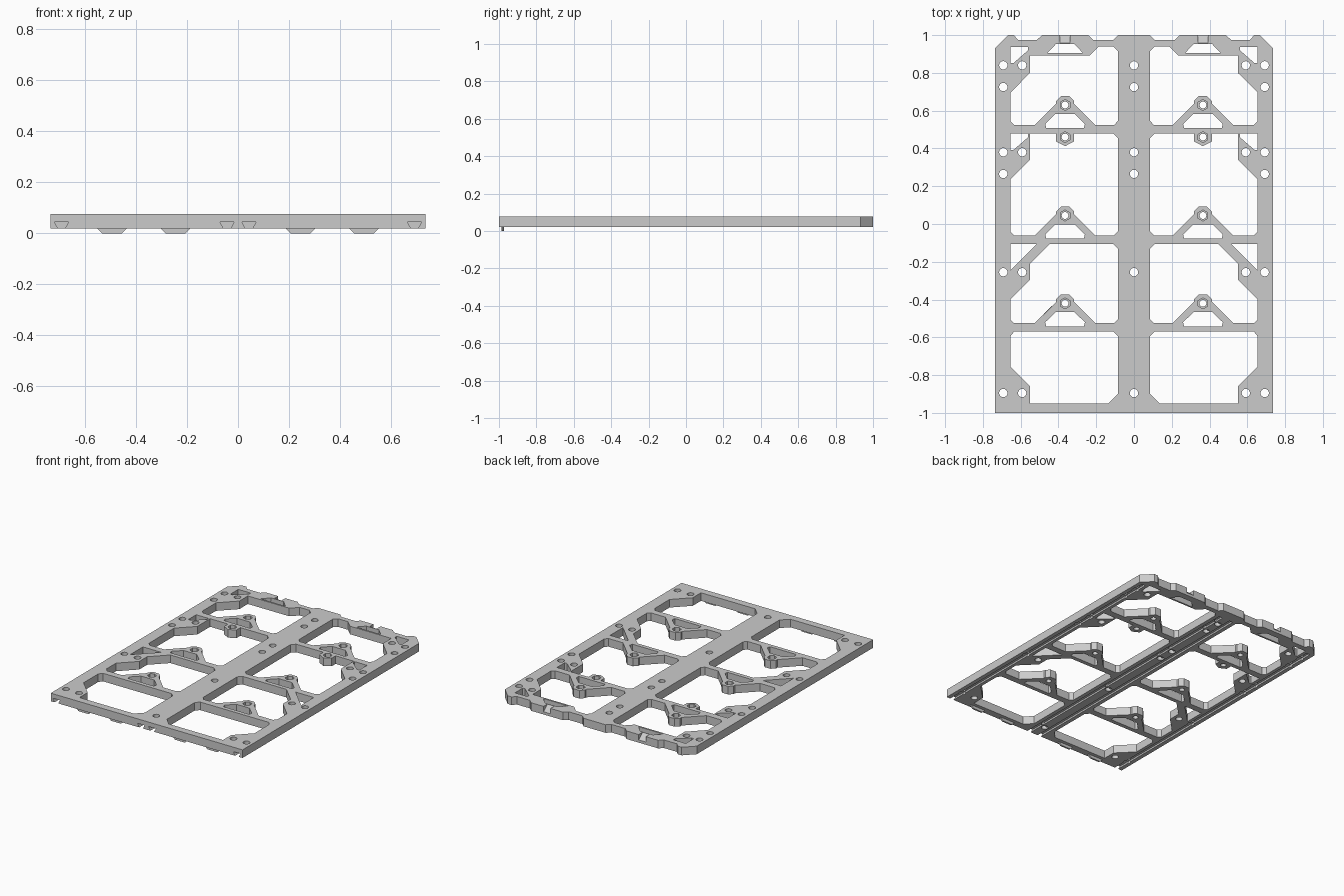
import bpy, bmesh, math

if "Cube" in bpy.data.objects:
    bpy.data.objects.remove(bpy.data.objects["Cube"])

Z0, Z1 = 0.02, 0.076      # underside and top of the plate
BX = 0.365                # x of the nut bosses


def add_prism(bm, pts, lo, hi, axis='z'):
    """Extrude a 2D outline along z, y or x."""
    def put(p, h):
        return {'z': (p[0], p[1], h), 'y': (p[0], h, p[1]), 'x': (h, p[0], p[1])}[axis]
    a = [bm.verts.new(put(p, lo)) for p in pts]
    b = [bm.verts.new(put(p, hi)) for p in pts]
    n = len(pts)
    faces = [bm.faces.new(a), bm.faces.new(b[::-1])]
    for i in range(n):
        j = (i + 1) % n
        faces.append(bm.faces.new((a[j], a[i], b[i], b[j])))
    bmesh.ops.recalc_face_normals(bm, faces=faces)


def make(name, prisms):
    bm = bmesh.new()
    for p in prisms:
        add_prism(bm, *p)
    me = bpy.data.meshes.new(name)
    bm.to_mesh(me)
    bm.free()
    ob = bpy.data.objects.new(name, me)
    bpy.context.collection.objects.link(ob)
    return ob


def cut(target, prisms):
    tool = make("cutter", prisms)
    tool.hide_render = True
    m = target.modifiers.new("cut", 'BOOLEAN')
    m.operation, m.solver, m.object = 'DIFFERENCE', 'EXACT', tool
    bpy.context.view_layer.objects.active = target
    bpy.ops.object.modifier_apply(modifier=m.name)
    bpy.data.objects.remove(tool)


def ngon(x, y, r, n, rot=0.0):
    return [(x + r * math.cos(rot + 2 * math.pi * i / n),
             y + r * math.sin(rot + 2 * math.pi * i / n)) for i in range(n)]


def flip(pts, s):
    return [(s * x, y) for x, y in pts]


def boss_edge(cy):
    """Lower pocket edge, from the side rail to the spine, round a boss on two arms."""
    half = [(0.16, -0.105), (0.047, 0.008), (0.047, 0.022), (0.022, 0.047)]
    return ([(0.655, cy - 0.085), (0.635, cy - 0.105)]
            + [(BX + x, cy + y) for x, y in half]
            + [(BX - x, cy + y) for x, y in reversed(half)]
            + [(0.105, cy - 0.105), (0.085, cy - 0.085)])


def corner_plate(hy):
    """Gusset round the inner screw hole at height hy."""
    return [(0.55, hy - 0.04), (0.655, hy - 0.145)]


# Outline with notched back edge
back = [(0.735, -1), (0.735, 0.932), (0.667, 1), (0.637, 1), (0.613, 0.975),
        (0.513, 0.975), (0.487, 1), (0.243, 1), (0.217, 0.975), (0.11, 0.975), (0.085, 1)]
plate = make("tray_frame", [(back + flip(back, -1)[::-1], Z0, Z1)])

# Pockets of the right half, mirrored later
pockets = [
    [(0.085, 0.915), (0.11, 0.94), (0.185, 0.94), (0.233, 0.893), (0.55, 0.893)]
    + corner_plate(0.84) + boss_edge(0.63),
    [(0.085, 0.455), (0.11, 0.48), (BX - 0.047, 0.48), (BX - 0.047, 0.437), (BX, 0.412),
     (BX + 0.047, 0.437), (BX + 0.047, 0.48), (0.55, 0.48)]
    + corner_plate(0.38) + boss_edge(0.045),
    [(0.085, -0.13), (0.11, -0.105), (0.445, -0.105), (0.55, -0.21)]
    + corner_plate(-0.255) + boss_edge(-0.42),
    [(0.085, -0.595), (0.11, -0.57), (0.635, -0.57), (0.655, -0.595), (0.655, -0.755),
     (0.55, -0.86), (0.55, -0.95), (0.135, -0.95), (0.085, -0.9)],
]
# Gusset windows
for hy in (0.84, 0.38):
    pockets.append([(0.655, hy + 0.098), (0.56, hy + 0.098), (0.56, hy + 0.08),
                    (0.638, hy + 0.012), (0.655, hy + 0.012)])
pockets.append([(0.655, -0.105), (0.515, -0.105), (0.655, -0.245)])
# Windows between boss arms and in the back bar
for cy in (0.63, 0.045, -0.42):
    pockets.append([(BX + x, cy + y) for x, y in
                    ((-0.1, -0.122), (0.1, -0.122), (0.105, -0.1),
                     (0.05, -0.047), (-0.05, -0.047), (-0.105, -0.1))])
pockets.append([(BX - 0.095, 0.905), (BX + 0.095, 0.905), (BX + 0.048, 0.953), (BX - 0.048, 0.953)])
cut(plate, [(flip(p, s), -0.1, 0.2) for p in pockets for s in (1, -1)])

# Dovetail grooves along the underside
grooves = [[(gx - 0.014, Z0), (gx - 0.028, 0.045), (gx + 0.028, 0.045), (gx + 0.014, Z0),
            (gx + 0.014, 0.01), (gx - 0.014, 0.01)] for gx in (-0.692, -0.043, 0.043, 0.692)]
cut(plate, [(g, -1.05, 0.92, 'y') for g in grooves])

# Screw holes and boss holes
holes = [(0, y) for y in (0.84, 0.725, 0.38, 0.265, -0.255, -0.895)]
for s in (1, -1):
    holes += [(0.692 * s, y) for y in (0.84, 0.725, 0.38, 0.265, -0.255, -0.895)]
    holes += [(0.592 * s, y) for y in (0.84, 0.38, -0.255, -0.895)]
nuts = [(BX * s, y) for s in (1, -1) for y in (0.63, 0.46, 0.045, -0.42)]
cut(plate, [(ngon(x, y, 0.022, 24), -0.1, 0.2) for x, y in holes]
    + [(ngon(x, y, 0.018, 24), -0.1, 0.2) for x, y in nuts])

# Hexagonal nut recesses
cut(plate, [(ngon(x, y, 0.029, 6, math.pi / 6), 0.05, 0.2) for x, y in nuts])

# Sloped notches in the back edge
ramp = [(0.958, Z1), (1.01, 0.03), (1.01, 0.1), (0.958, 0.1)]
cut(plate, [(ramp, s * BX - 0.027, s * BX + 0.027, 'x') for s in (1, -1)])

# Thin locating tabs under the front edge
for i, (tx, side) in enumerate(((-0.494, "left_outer"), (-0.245, "left_inner"),
                                (0.245, "right_inner"), (0.494, "right_outer"))):
    tab = [(tx - 0.058, Z0 + 0.002), (tx - 0.058, Z0), (tx - 0.038, 0), (tx + 0.038, 0),
           (tx + 0.058, Z0), (tx + 0.058, Z0 + 0.002)]
    make("front_tab_" + side, [(tab, -0.986, -0.974, 'y')])
